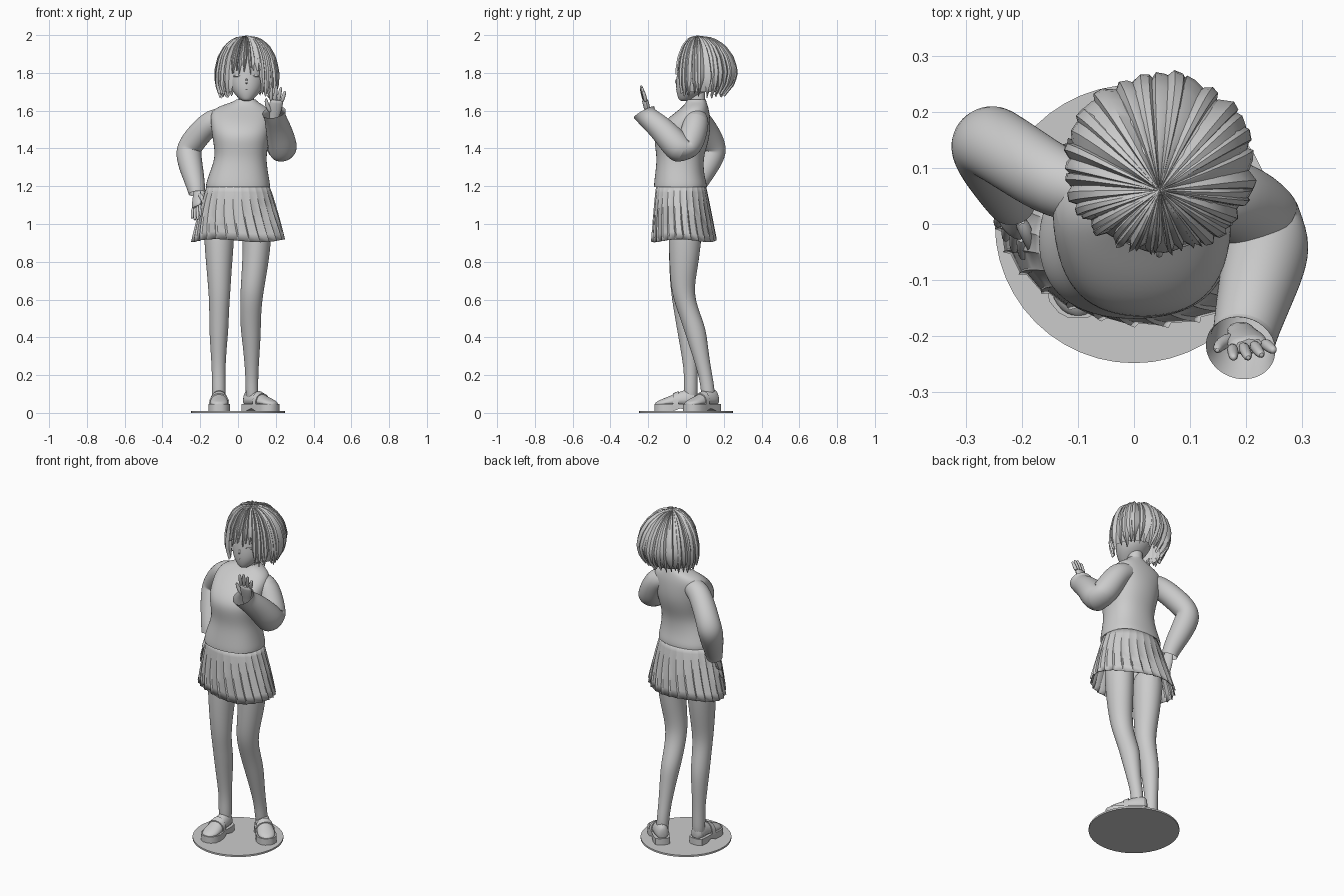
import bpy, bmesh, random
from math import sin, cos, pi, radians
from mathutils import Vector as V

random.seed(4)
if "Cube" in bpy.data.objects:
    bpy.data.objects.remove(bpy.data.objects["Cube"])

grey = bpy.data.materials.new("plain_grey")
grey.use_nodes = True
GREY = (0.6, 0.6, 0.6, 1)
grey.diffuse_color = GREY
grey.node_tree.nodes["Principled BSDF"].inputs["Base Color"].default_value = GREY
X, Y, Z = V((1, 0, 0)), V((0, 1, 0)), V((0, 0, 1))


def finish(name, bm, subsurf=0, angle=40):
    bmesh.ops.recalc_face_normals(bm, faces=bm.faces)
    me = bpy.data.meshes.new(name)
    bm.to_mesh(me)
    bm.free()
    me.materials.append(grey)
    me.shade_smooth()
    me.set_sharp_from_angle(angle=radians(angle))
    ob = bpy.data.objects.new(name, me)
    bpy.context.collection.objects.link(ob)
    if subsurf:
        mod = ob.modifiers.new("smooth", 'SUBSURF')
        mod.levels = mod.render_levels = subsurf
    return ob


def add_loft(bm, rings, caps=True):
    loops = [[bm.verts.new(p) for p in r] for r in rings]
    n = len(loops[0])
    for a, b in zip(loops, loops[1:]):
        for i in range(n):
            j = (i + 1) % n
            bm.faces.new((a[i], a[j], b[j], b[i]))
    if caps:
        bm.faces.new(loops[0])
        bm.faces.new(loops[-1])


def soft(v, power):
    return abs(v) ** power * (1 if v > 0 else -1)


def ring(c, ax, ay, rx, ry, n=16, power=1):
    angles = [2 * pi * i / n for i in range(n)]
    return [V(c) + ax * rx * soft(cos(a), power) + ay * ry * soft(sin(a), power) for a in angles]


def body_loft(name, rows, power=1, caps=True):
    # horizontal ellipses: x, y, z, half width, half depth
    bm = bmesh.new()
    add_loft(bm, [ring(r[:3], X, Y, r[3], r[4], power=power) for r in rows], caps)
    return finish(name, bm, 2)


def add_tube(bm, rows, n=14, flat=1.0, side=(0, 1, .2), caps=True):
    # path points with radius: x, y, z, r
    pts = [V(r[:3]) for r in rows]
    ax = V(side)
    rings = []
    for i, p in enumerate(pts):
        t = (pts[min(i + 1, len(pts) - 1)] - pts[max(i - 1, 0)]).normalized()
        ax = (ax - t * ax.dot(t)).normalized()
        rings.append(ring(p, ax, t.cross(ax), rows[i][3], rows[i][3] * flat, n))
    add_loft(bm, rings, caps)


def tube(name, rows, **kw):
    bm = bmesh.new()
    add_tube(bm, rows, **kw)
    return finish(name, bm, 2)


# base disc
bm = bmesh.new()
add_loft(bm, [ring((0, 0, z), X, Y, 0.248, 0.248, 48) for z in (0, 0.01)])
finish("base_disc", bm)

# legs
body_loft("right_leg", [
    (-.1, 0, 1.04, .085, .09), (-.1, -.005, .9, .08, .088), (-.1, -.015, .75, .067, .075),
    (-.098, -.022, .63, .058, .058), (-.1, -.008, .54, .053, .057), (-.101, .008, .45, .052, .058),
    (-.103, .016, .37, .046, .052), (-.103, .025, .23, .036, .036), (-.102, .025, .15, .037, .037),
    (-.102, .025, .04, .037, .037)])
body_loft("left_leg", [
    (.1, -.005, 1.04, .085, .09), (.1, -.005, .9, .076, .088), (.09, -.012, .77, .07, .076),
    (.073, -.02, .64, .062, .06), (.067, .012, .54, .057, .058), (.067, .045, .45, .055, .06),
    (.071, .063, .37, .048, .052), (.073, .095, .23, .036, .038), (.073, .113, .15, .034, .037),
    (.076, .122, .04, .034, .037)])

# shoes: position along foot, half width, top height
SHOE = [(0, .018, .1), (.012, .037, .127), (.05, .043, .125), (.09, .043, .115), (.125, .049, .099),
        (.165, .053, .082), (.195, .047, .07), (.215, .03, .06), (.224, .012, .052)]


def shoe(name, heel, toward):
    f = V((toward[0], toward[1], 0)).normalized()
    s, h = V((-f.y, f.x, 0)), V((heel[0], heel[1], 0))

    def arch(u, w, top, d=0):
        angles = [pi * k / 10 for k in range(11)]
        return [h + f * u + s * (w + d) * cos(a) + Z * (.04 + (top - .04 + d) * sin(a) ** .7) for a in angles]

    bm = bmesh.new()
    add_loft(bm, [arch(*row) for row in SHOE])
    finish(name + "_shoe", bm, 1)
    # sole with a raised instep and a strap over the upper
    bm = bmesh.new()
    add_loft(bm, [[h + f * (u * 1.03 - .003) + s * k * (w + .004) + Z * z
                   for k, z in ((-1, .048), (1, .048), (1, low), (-1, low))]
                  for (u, w, top) in SHOE for low in [.024 if .06 < u < .1 else .01]])
    finish(name + "_sole", bm)
    bm = bmesh.new()
    add_loft(bm, [arch(.1, .044, .111, -.004), arch(.1, .044, .111, .005),
                  arch(.128, .049, .098, .005), arch(.128, .049, .098, -.004)])
    finish(name + "_strap", bm)


shoe("right", (-.1, .06), (0, -1))
shoe("left", (.04, .162), (.7, -.7))

# pleated skirt: each pleat is a broad face and a narrow fold, the hem turned slightly
bm = bmesh.new()
PLEATS = 26
rings = []
for k in range(8):
    t = k / 7
    row = []
    for i in range(PLEATS * 3):
        part = i % 3
        a = 2 * pi * (i // 3 + (0, .8, .86)[part]) / PLEATS + .16 * t * t
        g = 1 + (.006 + .042 * t) * ((0, .6, 1)[part] - .6)
        flare = t ** .85
        x = g * (.162 + .084 * flare) * cos(a)
        y = g * (.13 + .04 * flare) * sin(a)
        row.append(V((x, y - .027 + .016 * t - .1 * t * x, 1.21 - .298 * t + .008 * t * cos(3 * a))))
    rings.append(row)
add_loft(bm, rings, caps=False)
skirt = finish("pleated_skirt", bm, angle=30)
skirt.modifiers.new("cloth", 'SOLIDIFY').thickness = .004

# sweater
body_loft("sweater_body", [
    (0, -.03, 1.195, .173, .142), (0, -.03, 1.215, .173, .142), (.004, -.034, 1.27, .158, .131),
    (.014, -.031, 1.35, .137, .125), (.016, -.026, 1.42, .147, .143), (.016, -.02, 1.48, .158, .15),
    (.015, .004, 1.54, .163, .127), (.014, .034, 1.59, .163, .092), (.02, .05, 1.622, .13, .068),
    (.038, .055, 1.645, .068, .055), (.043, .055, 1.66, .051, .05)], power=.86, caps=False)
tube("right_sleeve", [
    (-.07, .055, 1.56, .055), (-.13, .068, 1.552, .066), (-.2, .112, 1.484, .067), (-.25, .145, 1.42, .068),
    (-.262, .148, 1.385, .07), (-.257, .125, 1.335, .068), (-.238, .085, 1.26, .06), (-.222, .05, 1.195, .05),
    (-.218, .04, 1.162, .045)], caps=False)
tube("left_sleeve", [
    (.09, .055, 1.56, .058), (.15, .056, 1.545, .07), (.196, .037, 1.465, .073), (.231, .002, 1.395, .078),
    (.236, -.022, 1.385, .081), (.234, -.06, 1.425, .079), (.22, -.11, 1.483, .072), (.205, -.165, 1.535, .064),
    (.195, -.208, 1.568, .057), (.19, -.221, 1.592, .065)], caps=False)


# hands: palm, four fingers and a thumb
def hand(name, wrist, along, thumb):
    d = V(along).normalized()
    s = V(thumb)
    s = (s - d * s.dot(d)).normalized()
    w = V(wrist)
    bm = bmesh.new()

    def stick(points, flat=1.0):
        add_tube(bm, [(*p, r) for p, r in points], n=8, flat=flat, side=s)

    stick([(w - d * .06, .027), (w, .027), (w + d * .03, .037), (w + d * .08, .04), (w + d * .094, .036)], .48)
    for k, length in enumerate((.078, .09, .083, .064)):
        root = w + d * .08 + s * (.029 - .019 * k)
        tip = root + d * length + s * (.008 - .006 * k)
        stick([(root, .0115), (root.lerp(tip, .5), .011), (root.lerp(tip, .9), .009), (tip, .004)])
    root = w + d * .02 + s * .02
    stick([(root, .015), (root + d * .03 + s * .025, .013), (root + d * .06 + s * .036, .01),
           (root + d * .075 + s * .038, .004)])
    finish(name, bm, 1, 60)


hand("left_hand", (.193, -.195, 1.57), (.14, -.26, 1), (-1, -.1, 0))
hand("right_hand", (-.217, .035, 1.17), (-.02, -.42, -.85), (.6, -.7, .3))

# neck and head
body_loft("neck", [(.043, .06, z, .042, .043) for z in (1.6, 1.65, 1.7, 1.75)])
HX = .045
body_loft("head", [
    (HX, -.01, 1.65, .02, .022), (HX, .002, 1.665, .042, .045), (HX, .03, 1.705, .08, .084),
    (HX, .05, 1.75, .098, .105), (HX, .058, 1.8, .103, .108), (HX, .068, 1.86, .105, .11),
    (HX, .075, 1.92, .085, .095), (HX, .075, 1.96, .045, .05)])
tube("nose", [(HX, -.043, 1.775, .004), (HX, -.053, 1.758, .006), (HX, -.056, 1.75, .007), (HX, -.046, 1.742, .004)], n=8)
BOW = (-1, -.5, 0, .5, 1)
for label, z, y in (("upper_lip", 1.713, -.049), ("lower_lip", 1.704, -.046)):
    tube(label, [(HX + k * .015, y + .005 * k * k, z, .005 - .003 * abs(k)) for k in BOW], n=8)
for sign, label in ((-1, "right"), (1, "left")):
    tube(label + "_eyelid", [(HX + sign * (.05 + k * .024), -.033 + .012 * k + .004 * k * k,
                              1.785 - .006 * k * k, .007 - .004 * abs(k)) for k in BOW], n=8)

# bobbed hair: profile of reach from the crown and height
BOB = [(0, 1.994), (.38, 1.978), (.68, 1.937), (.88, 1.88), (.98, 1.81), (1, 1.74), (.87, 1.672)]
MID = V((.047, .09, 1.83))


def hair_point(a, p):
    i = min(int(p), 5)
    (f0, z0), (f1, z1) = BOB[i], BOB[i + 1]
    f, z = f0 + (f1 - f0) * (p - i), z0 + (z1 - z0) * (p - i)
    f *= 1 - .3 * max(0, -cos(a)) * (max(0, p - 4) / 2) ** 1.3
    reach = (.158 - .051 * cos(a)) * f
    return V((.046 + reach * sin(a), .06 - reach * cos(a), z))


def hair_end(a):
    return 4.1 if cos(a) > .72 else 5.8


bm = bmesh.new()
angles = [2 * pi * i / 64 for i in range(64)]
add_loft(bm, [[MID.lerp(hair_point(a, hair_end(a) * (.01 + .96 * k / 12)), .98) for a in angles]
              for k in range(13)], caps=False)
finish("hair_cap", bm)

# overlapping locks, each with an off-centre crease
bm = bmesh.new()
LOCKS = 40
for i in range(LOCKS):
    a0 = 2 * pi * (i + random.uniform(-.25, .25)) / LOCKS
    end = hair_end(a0) + random.uniform(-.2, .19)
    lift, half = random.uniform(0, .008), pi / LOCKS * random.uniform(1.1, 1.8)
    sway, lean = random.uniform(-.08, .08), random.uniform(-.5, .5)
    rows = []
    for k in range(15):
        t = k / 14
        p = .02 + end * t
        a = a0 + sway * t * t
        w = half * (1 if t < .8 else max(.1, (1 - t) / .2))
        out = (hair_point(a, p) - MID).normalized()
        rise = min(1, .3 + p / 2)
        rows.append([hair_point(a + w * u, p) + out * h for u, h in (
            (-1, -.004), (lean - .45, (.004 + lift) * rise), (lean + .3, (.007 + lift) * rise),
            (1, -.004), (0, -.008))])
    add_loft(bm, rows)
finish("hair_locks", bm, angle=35)
